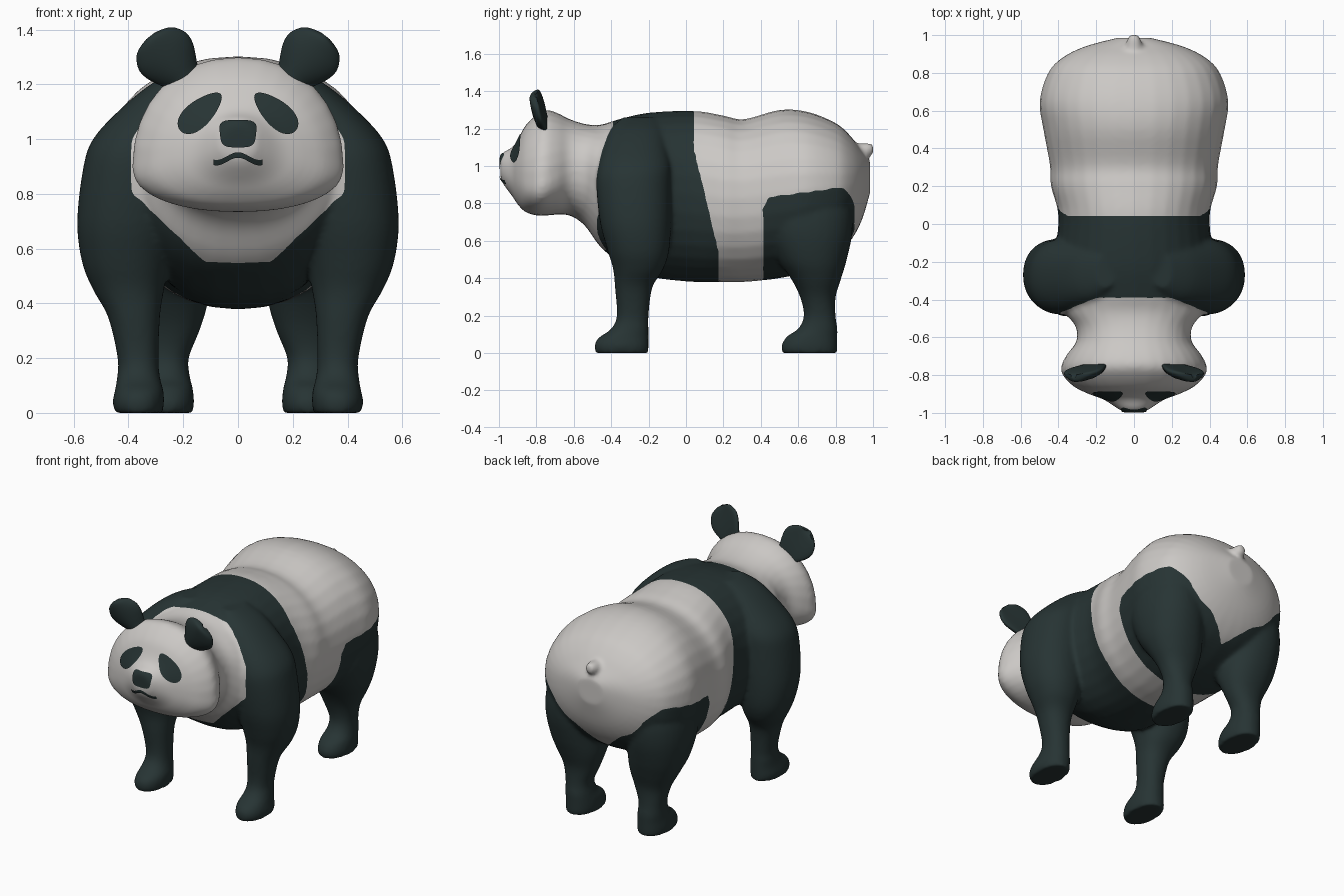
import bpy, bmesh, math
from mathutils import Vector
from mathutils.bvhtree import BVHTree

cube = bpy.data.objects.get("Cube")
if cube:
    bpy.data.objects.remove(cube, do_unlink=True)


def material(name, rgb):
    mat = bpy.data.materials.new(name)
    mat.use_nodes = True
    mat.diffuse_color = (*rgb, 1)
    mat.node_tree.nodes["Principled BSDF"].inputs["Base Color"].default_value = (*rgb, 1)
    return mat


WHITE = material("warm white fur", (0.6, 0.58, 0.56))
DARK = material("dark fur", (0.02, 0.034, 0.034))


def add_object(name, bm, mats):
    mesh = bpy.data.meshes.new(name)
    bm.to_mesh(mesh)
    bm.free()
    for mat in mats:
        mesh.materials.append(mat)
    mesh.shade_smooth()
    obj = bpy.data.objects.new(name, mesh)
    bpy.context.collection.objects.link(obj)
    return obj


def spline_rows(rows, steps=4):
    """Catmull-Rom interpolation between rows of measurements."""
    out = []
    for i in range(len(rows) - 1):
        a, b, c, d = (rows[max(0, min(len(rows) - 1, i + k))] for k in (-1, 0, 1, 2))
        for j in range(steps):
            t = j / steps
            out.append([0.5 * (2 * q + (r - p) * t + (2 * p - 5 * q + 4 * r - s) * t * t
                               + (3 * q - p - 3 * r + s) * t ** 3)
                        for p, q, r, s in zip(a, b, c, d)])
    out.append(list(rows[-1]))
    return out


def unit_ring(count=32, power=0.92):
    for k in range(count):
        a = 2 * math.pi * k / count
        c, s = math.cos(a), math.sin(a)
        yield math.copysign(abs(c) ** power, c), math.copysign(abs(s) ** power, s)


def loft(bm, rings):
    loops = [[bm.verts.new(p) for p in ring] for ring in rings]
    n = len(loops[0])
    faces = [bm.faces.new((a[k], a[(k + 1) % n], b[(k + 1) % n], b[k]))
             for a, b in zip(loops, loops[1:]) for k in range(n)]
    faces += [bm.faces.new(loops[0]), bm.faces.new(loops[-1])]
    bmesh.ops.recalc_face_normals(bm, faces=faces)


def trunk_ring(y, half, low, mid, high):
    return [(half * c, y, mid + s * (high - mid if s > 0 else mid - low))
            for c, s in unit_ring()]


def leg_ring(z, x0, x1, y0, y1, side):
    return [(side * ((x0 + x1) / 2 + c * (x1 - x0) / 2), (y0 + y1) / 2 + s * (y1 - y0) / 2, z)
            for c, s in unit_ring()]


# Trunk from muzzle to rump: y, half width, bottom, widest height, top
TRUNK = [
    (-.992, .065, .935, .99, 1.055), (-.975, .09, .9, .98, 1.075),
    (-.93, .16, .84, .95, 1.1), (-.9, .24, .795, .93, 1.14),
    (-.86, .32, .755, .9, 1.215), (-.8, .378, .735, .89, 1.275),
    (-.75, .385, .735, .9, 1.3), (-.69, .355, .74, .93, 1.285),
    (-.62, .305, .735, .97, 1.25), (-.54, .31, .68, .97, 1.225),
    (-.46, .375, .57, .92, 1.22), (-.36, .41, .49, .87, 1.25),
    (-.2, .42, .41, .85, 1.285), (.04, .4, .38, .85, 1.295),
    (.2, .44, .38, .83, 1.27), (.31, .445, .38, .83, 1.25),
    (.5, .48, .4, .85, 1.3), (.65, .5, .44, .87, 1.29),
    (.8, .455, .52, .88, 1.23), (.88, .38, .6, .9, 1.16),
    (.94, .26, .71, .92, 1.08), (.985, .09, .86, .95, 1.02),
]

# Legs: z, inner x, outer x, front y, back y
FRONT_LEG = [
    (0, .275, .45, -.485, -.2), (.04, .27, .458, -.49, -.2),
    (.08, .272, .45, -.47, -.2), (.13, .285, .442, -.4, -.2),
    (.2, .29, .44, -.37, -.2), (.35, .285, .475, -.38, -.18),
    (.45, .27, .53, -.39, -.12), (.55, .25, .57, -.42, -.09),
    (.7, .22, .588, -.46, -.08), (.9, .2, .565, -.48, -.08),
    (1, .18, .53, -.47, -.08), (1.1, .15, .44, -.44, -.1),
    (1.2, .1, .32, -.4, -.12), (1.26, .1, .2, -.34, -.16),
]
REAR_LEG = [
    (0, .165, .35, .515, .81), (.04, .16, .355, .51, .81),
    (.09, .165, .35, .54, .81), (.13, .175, .345, .6, .81),
    (.2, .18, .345, .63, .8), (.3, .14, .37, .61, .8),
    (.4, .11, .42, .56, .83), (.5, .1, .46, .49, .86),
    (.65, .1, .485, .43, .89), (.8, .12, .47, .43, .88),
    (.92, .15, .4, .5, .8),
]
bm = bmesh.new()
loft(bm, [trunk_ring(*row) for row in spline_rows(TRUNK)])
for side in (-1, 1):
    for rows in (FRONT_LEG, REAR_LEG):
        loft(bm, [leg_ring(*row, side) for row in spline_rows(rows)])

# Tail stub
TAIL = [(.88, .06, 1.0, 1.06, 1.12), (.95, .042, 1.035, 1.08, 1.122),
        (.985, .034, 1.05, 1.088, 1.122), (1.004, .015, 1.07, 1.09, 1.11)]
loft(bm, [trunk_ring(*row) for row in spline_rows(TAIL)])

# Fuse everything into one smooth skin
body = add_object("body", bm, [WHITE, DARK])
merge = body.modifiers.new("merge", "REMESH")
merge.mode = "VOXEL"
merge.voxel_size = 0.012
relax = body.modifiers.new("relax", "SMOOTH")
relax.factor = 0.5
relax.iterations = 10
bpy.context.view_layer.update()
skin = bpy.data.meshes.new_from_object(body.evaluated_get(bpy.context.evaluated_depsgraph_get()))
body.modifiers.clear()
body.data = skin
skin.name = "body"
if not skin.materials:
    for mat in (WHITE, DARK):
        skin.materials.append(mat)


def is_dark(p):
    x, y, z = abs(p.x), p.y, p.z
    bib = (x < .39 and y < -.39 - .42 * max(0, x - .2)
           and z > .55 + .95 * max(0, x - .12))
    band = y < .04 + min(.13, max(0, (1.1 - z) * .24))
    haunch = .41 < y < .9 and z < min(.83 + .13 * (y - .41), .52 + .85 * x, .77 + 2 * (y - .41))
    return (band and not bib) or haunch


# Colour the fur, then even out the line between the colours
bm = bmesh.new()
bm.from_mesh(skin)
for f in bm.faces:
    f.material_index = int(is_dark(f.calc_center_median()))
    f.smooth = True
links = {}
for e in bm.edges:
    if len({f.material_index for f in e.link_faces}) == 2:
        for v in e.verts:
            links.setdefault(v, []).append(e.other_vert(v))
for _ in range(5):
    moved = {v: v.co * .5 + sum((n.co for n in near), Vector()) * (.5 / len(near))
             for v, near in links.items()}
    for v, co in moved.items():
        v.co = co
bm.normal_update()
bm.to_mesh(skin)
surface = BVHTree.FromBMesh(bm)
bm.free()


def face_plate(name, shape, nu, nv, lift=0.006):
    """Thin plate laid on the face; shape(u, v) gives x and z."""
    bm = bmesh.new()
    grid = []
    for i in range(nu + 1):
        row = []
        for j in range(nv + 1):
            x, z = shape(i / nu, j / nv)
            hit = surface.ray_cast(Vector((x, -2, z)), Vector((0, 1, 0)))[0]
            row.append(bm.verts.new((x, (hit.y if hit else -.9) - lift, z)))
        grid.append(row)
    for a, b in zip(grid, grid[1:]):
        for j in range(nv):
            bm.faces.new((a[j], a[j + 1], b[j + 1], b[j]))
    bmesh.ops.remove_doubles(bm, verts=bm.verts, dist=1e-5)
    bm.normal_update()
    if sum(f.normal.y * f.calc_area() for f in bm.faces) > 0:
        bmesh.ops.reverse_faces(bm, faces=bm.faces)
    add_object(name, bm, [DARK])


def eye_shape(side):
    def shape(u, v):
        a = 2 * math.pi * v
        along = .1 * u * math.cos(a)
        across = u * math.sin(a) * (.047 + .12 * along)
        return side * (.137 + .74 * along + .67 * across), 1.098 - .67 * along + .74 * across
    return shape


def nose_shape(u, v):
    a = 2 * math.pi * v
    c, s = math.cos(a), math.sin(a)
    k = u / (c ** 4 + s ** 4) ** .25
    return k * c * (.066 + .006 * s), 1.02 + k * s * .05


def mouth_shape(u, v):
    x = (u - .5) * .18
    return x, .928 + .014 * math.cos(x * 40) + (v - .5) * .02


face_plate("nose", nose_shape, 6, 40)
face_plate("mouth", mouth_shape, 24, 3)

# Ears: distance along the ear, half width, half thickness
EAR = [(-.03, .06, .03), (.02, .07, .03), (.06, .09, .032), (.1, .107, .032),
       (.14, .11, .03), (.18, .09, .026), (.2, .062, .02), (.212, .02, .008)]
for side, label in ((1, "left"), (-1, "right")):
    face_plate(label + "_eye_patch", eye_shape(side), 8, 40)
    bm = bmesh.new()
    rings = []
    for t, wide, thick in spline_rows(EAR):
        rings.append([(side * (.19 + .61 * t + .79 * wide * c),
                       -.765 - .25 * t + thick * s + .02 * c * c,
                       1.21 + .79 * t - .61 * wide * c)
                      for c, s in unit_ring(24, 1)])
    loft(bm, rings)
    add_object(label + "_ear", bm, [DARK])
